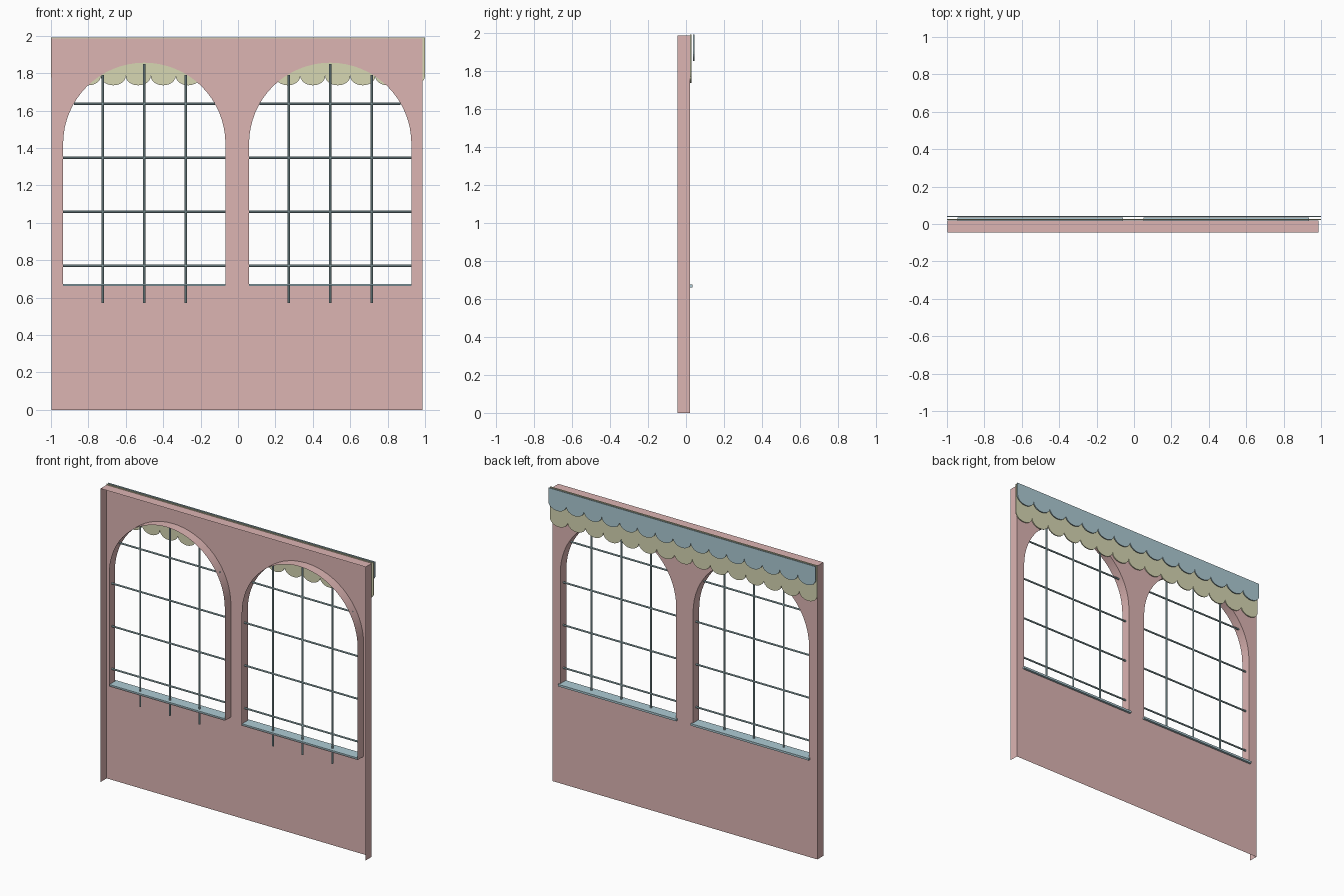
import bpy, bmesh, math
from mathutils import Vector

if "Cube" in bpy.data.objects:
    bpy.data.objects.remove(bpy.data.objects["Cube"])

def material(name, rgb):
    m = bpy.data.materials.new(name)
    m.diffuse_color = (*rgb, 1)
    m.use_nodes = True
    m.node_tree.nodes["Principled BSDF"].inputs["Base Color"].default_value = m.diffuse_color
    return m

PINK = material("plaster_pink", (0.72, 0.46, 0.45))
BLUE = material("dusty_blue", (0.42, 0.60, 0.66))
GREEN = material("pale_olive", (0.68, 0.68, 0.45))
STEEL = material("bar_teal", (0.38, 0.55, 0.58))

FRONT, BACK, MID = -0.045, 0.02, -0.0125   # wall depth
LEFT, RIGHT, TOP = -0.997, 0.987, 1.985    # wall outline
RAD, SPRING, BASE = 0.434, 1.422, 0.663    # arched window
CENTRES = (-0.501, 0.493)

def finish(name, bm, mat):
    me = bpy.data.meshes.new(name)
    bm.to_mesh(me)
    bm.free()
    me.materials.append(mat)
    ob = bpy.data.objects.new(name, me)
    bpy.context.collection.objects.link(ob)
    return ob

def add_box(bm, x0, x1, y0, y1, z0, z1):
    vs = bmesh.ops.create_cube(bm, size=1)["verts"]
    for v in vs:
        v.co = Vector(((x0 + x1) / 2 + v.co.x * (x1 - x0),
                       (y0 + y1) / 2 + v.co.y * (y1 - y0),
                       (z0 + z1) / 2 + v.co.z * (z1 - z0)))

def add_bar(bm, a, b, r=0.006):
    a, b = Vector(a), Vector(b)
    d = b - a
    mat = d.to_track_quat('Z', 'Y').to_matrix().to_4x4()
    mat.translation = (a + b) / 2
    bmesh.ops.create_cone(bm, cap_ends=True, segments=8, radius1=r, radius2=r,
                          depth=d.length, matrix=mat)

def arch(cx, n=32):
    pts = [(cx - RAD, BASE), (cx + RAD, BASE)]
    for i in range(n + 1):
        t = math.pi * i / n
        pts.append((cx + RAD * math.cos(t), SPRING + RAD * math.sin(t)))
    return pts

# wall: panel with two arched holes, rims turned forward, open front and bottom
bm = bmesh.new()
loops = [[(LEFT, 0), (RIGHT, 0), (RIGHT, TOP), (LEFT, TOP)]] + [arch(c) for c in CENTRES]
edges = []
for pts in loops:
    vs = [bm.verts.new((x, BACK, z)) for x, z in pts]
    edges += [bm.edges.new((vs[i], vs[(i + 1) % len(vs)])) for i in range(len(vs))]
bmesh.ops.triangle_fill(bm, use_beauty=True, use_dissolve=False, edges=edges, normal=(0, 1, 0))
rims = [e for e in edges if max(v.co.z for v in e.verts) > 0.01]
ext = bmesh.ops.extrude_edge_only(bm, edges=rims)["geom"]
for v in ext:
    if isinstance(v, bmesh.types.BMVert):
        v.co.y = FRONT
bmesh.ops.recalc_face_normals(bm, faces=bm.faces)
wall = finish("wall", bm, PINK)
bpy.context.view_layer.objects.active = wall
wall.select_set(True)
bpy.ops.object.shade_smooth_by_angle(angle=math.radians(30))

for side, cx in zip(("left", "right"), CENTRES):
    # window bars
    bm = bmesh.new()
    for dx, top in ((-0.222, 1.79), (0, 1.85), (0.222, 1.79)):
        add_bar(bm, (cx + dx, MID, 0.57), (cx + dx, MID, top))
    for z in (0.77, 1.059, 1.348, 1.637):
        h = math.sqrt(RAD ** 2 - max(0, z - SPRING) ** 2)
        add_bar(bm, (cx - h, MID, z), (cx + h, MID, z))
    finish(side + "_window_bars", bm, STEEL)
    # sill with wider back lip
    bm = bmesh.new()
    add_box(bm, cx - RAD, cx + RAD, -0.04, BACK, BASE + 0.001, 0.674)
    add_box(bm, cx - RAD - 0.008, cx + RAD + 0.008, BACK, 0.035, 0.66, 0.674)
    finish(side + "_window_sill", bm, BLUE)

# scalloped valances
def valance(name, y0, y1, cusp, drop, mat, count=15, seg=12):
    bm = bmesh.new()
    w = 2.0 / count
    pts = []
    for k in range(count):
        for i in range(seg + (k == count - 1)):
            t = math.pi * i / seg
            pts.append((-1 + w * (k + 0.5 - 0.5 * math.cos(t)), cusp - drop * math.sin(t)))
    if abs(pts[-1][0] - 1) > 1e-4:
        pts.append((1, cusp))
    low = [bm.verts.new((x, y0, z)) for x, z in pts]
    high = [bm.verts.new((x, y0, 1.99)) for x, z in pts]
    for i in range(len(pts) - 1):
        bm.faces.new((low[i], low[i + 1], high[i + 1], high[i]))
    ext = bmesh.ops.extrude_face_region(bm, geom=bm.faces[:])["geom"]
    bmesh.ops.translate(bm, vec=(0, y1 - y0, 0),
                        verts=[v for v in ext if isinstance(v, bmesh.types.BMVert)])
    bmesh.ops.recalc_face_normals(bm, faces=bm.faces)
    finish(name, bm, mat)

valance("lower_valance", 0.021, 0.028, 1.785, 0.05, GREEN)
valance("upper_valance", 0.037, 0.044, 1.90, 0.05, BLUE)
